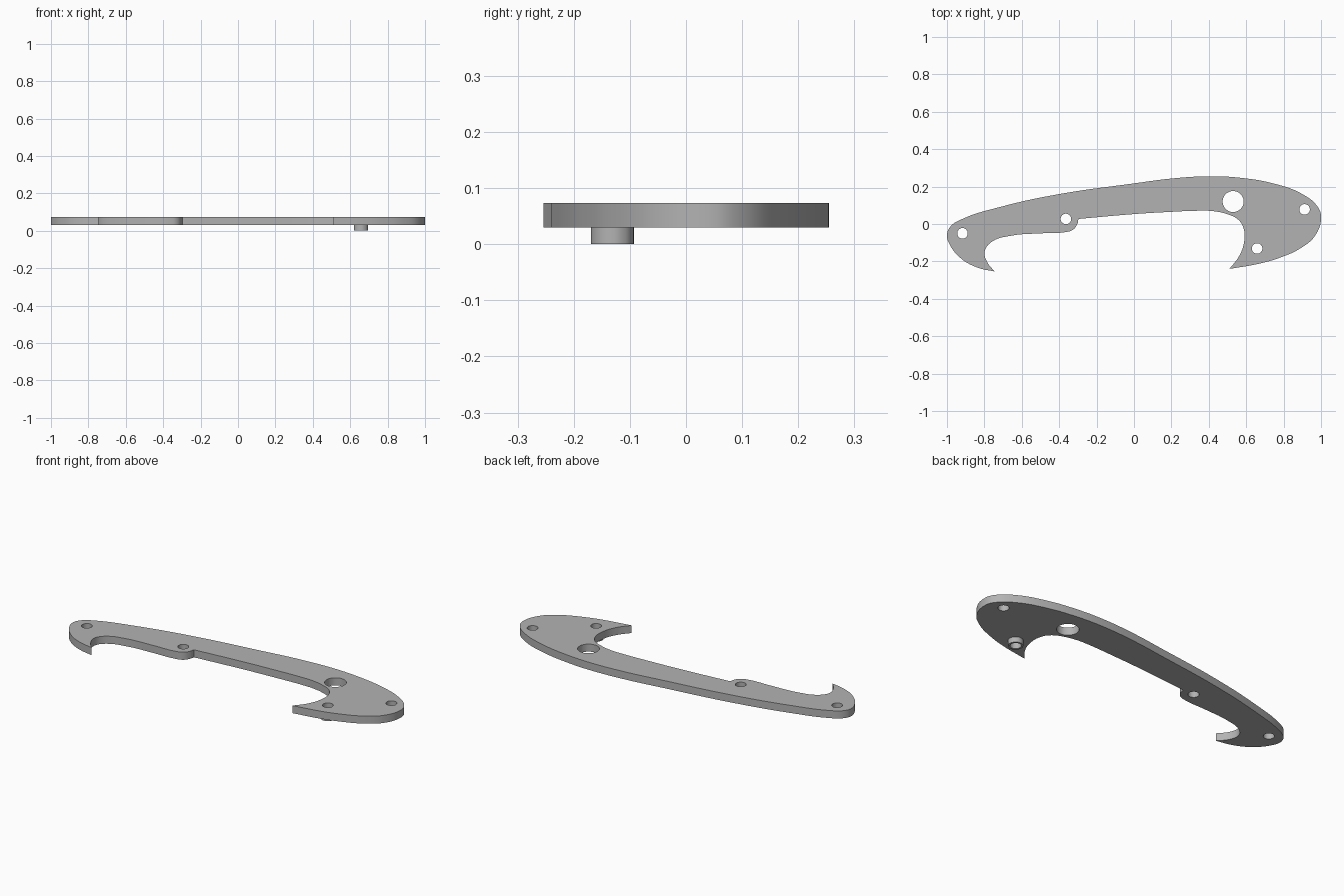
import bpy
from math import radians, sin, cos, tau

if "Cube" in bpy.data.objects:
    bpy.data.objects.remove(bpy.data.objects["Cube"], do_unlink=True)

GREY = (0.45, 0.45, 0.45, 1)
metal = bpy.data.materials.new("plain_grey")
metal.use_nodes = True
metal.diffuse_color = GREY
metal.node_tree.nodes["Principled BSDF"].inputs["Base Color"].default_value = GREY


def add_spline(curve, points, corners=()):
    """Closed smooth loop, sharp at the listed corner points."""
    spline = curve.splines.new('BEZIER')
    spline.bezier_points.add(len(points) - 1)
    spline.use_cyclic_u = True
    for bp, p in zip(spline.bezier_points, points):
        bp.co = (*p, 0)
        kind = 'VECTOR' if p in corners else 'AUTO'
        bp.handle_left_type = bp.handle_right_type = kind


def circle(x, y, r, n=12):
    return [(x + r * cos(tau * i / n), y + r * sin(tau * i / n)) for i in range(n)]


def extruded(name, loops, bottom, top, corners=()):
    """Filled 2D outline with holes, extruded between two heights."""
    curve = bpy.data.curves.new(name + "_outline", 'CURVE')
    curve.dimensions = '2D'
    curve.fill_mode = 'BOTH'
    curve.resolution_u = 5
    curve.extrude = (top - bottom) / 2
    for loop in loops:
        add_spline(curve, loop, corners)
    obj = bpy.data.objects.new(name, curve)
    bpy.context.collection.objects.link(obj)
    obj.location.z = (top + bottom) / 2
    bpy.ops.object.select_all(action='DESELECT')
    obj.select_set(True)
    bpy.context.view_layer.objects.active = obj
    bpy.ops.object.convert(target='MESH')
    obj = bpy.context.object
    # Weld the caps to the walls
    bpy.ops.object.mode_set(mode='EDIT')
    bpy.ops.mesh.select_all(action='SELECT')
    bpy.ops.mesh.remove_doubles(threshold=0.0002)
    bpy.ops.mesh.normals_make_consistent(inside=False)
    bpy.ops.object.mode_set(mode='OBJECT')
    obj.data.materials.clear()
    obj.data.materials.append(metal)
    bpy.ops.object.shade_smooth_by_angle(angle=radians(30))
    return obj


# Hooked plate outline
wide_tip, notch, small_tip = (0.51, -0.24), (-0.297, 0.027), (-0.745, -0.254)
inner_edge = [(0.56, -0.175), (0.588, -0.1), (0.585, -0.02), (0.555, 0.025),
              (0.5, 0.052), (0.43, 0.068), (0.35, 0.071), (0.2, 0.065), (0, 0.053)]
inner_lobe = [(-0.303, 0.0), (-0.325, -0.03), (-0.365, -0.043), (-0.5, -0.05),
              (-0.66, -0.063), (-0.76, -0.095), (-0.798, -0.145), (-0.787, -0.2)]
outer_edge = [(-0.84, -0.232), (-0.93, -0.18), (-0.985, -0.11), (-1, -0.06),
              (-0.98, -0.012), (-0.92, 0.026), (-0.72, 0.09), (-0.4, 0.16),
              (0, 0.217), (0.2, 0.243), (0.4, 0.255), (0.56, 0.248),
              (0.76, 0.213), (0.9, 0.16), (0.98, 0.095), (1, 0.04),
              (0.97, -0.06), (0.89, -0.13), (0.78, -0.18), (0.67, -0.212)]
outline = [wide_tip, *inner_edge, notch, *inner_lobe, small_tip, *outer_edge]

# Holes: one large, four small
SMALL = 0.028
boss_at = (0.658, -0.131)
holes = [circle(0.53, 0.12, 0.056)]
holes += [circle(x, y, SMALL) for x, y in
          [(-0.917, -0.05), (-0.364, 0.027), (0.912, 0.078), boss_at]]

extruded("hooked_plate", [outline, *holes], 0.03, 0.073, (wide_tip, notch, small_tip))

# Hollow boss under the wide end
extruded("hollow_boss", [circle(*boss_at, 0.038), circle(*boss_at, SMALL)], 0.0, 0.03)
